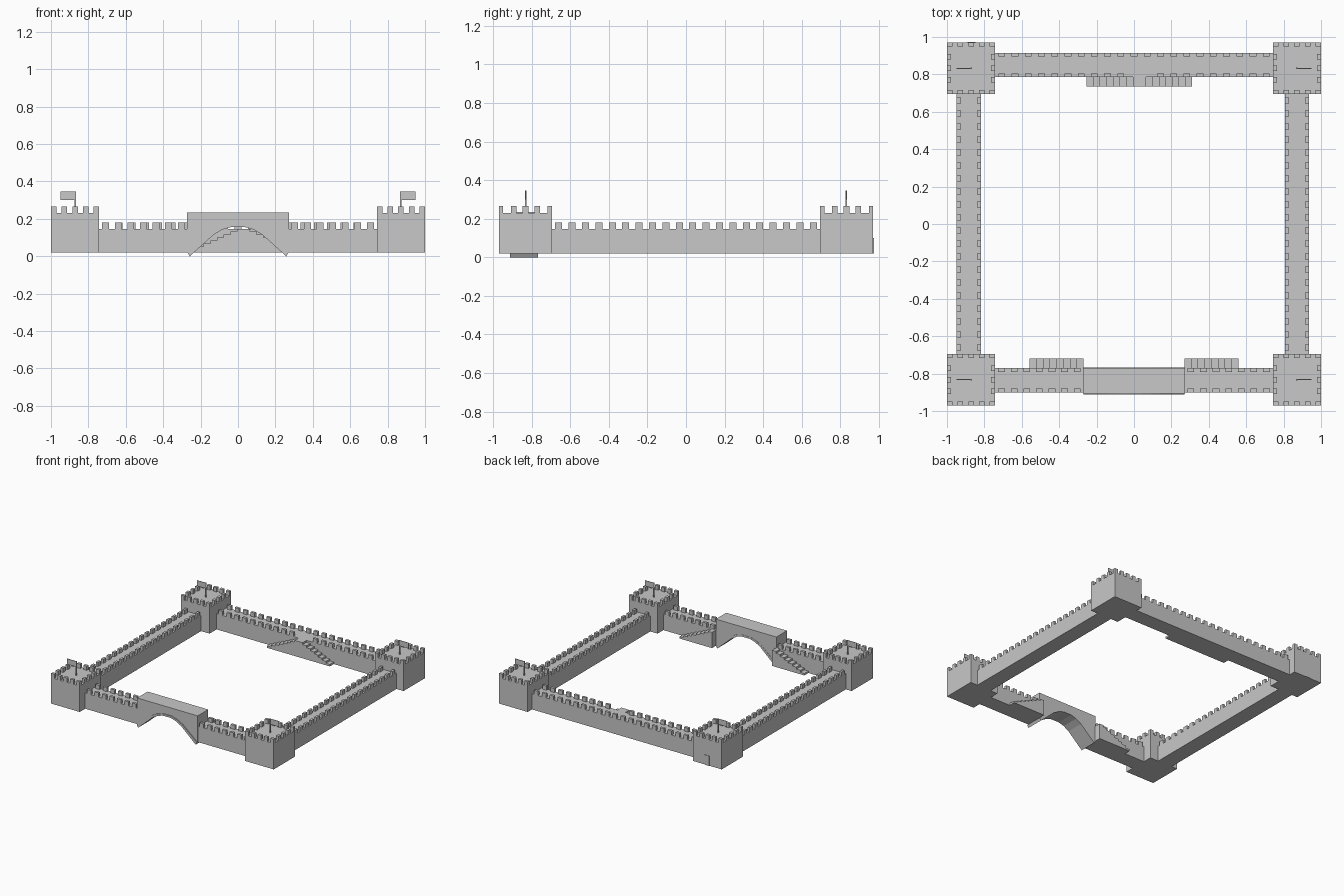
import bpy
import bmesh
from mathutils import Matrix, Vector

cube = bpy.data.objects.get("Cube")
if cube:
    bpy.data.objects.remove(cube, do_unlink=True)

stone = bpy.data.materials.new("grey_stone")
stone.use_nodes = True
colour = (0.58, 0.58, 0.58, 1)
stone.diffuse_color = colour
stone.node_tree.nodes["Principled BSDF"].inputs["Base Color"].default_value = colour

BASE, WALL_TOP, WALL_CREST = 0.02, 0.147, 0.18
TOWER_TOP, TOWER_CREST = 0.23, 0.265


def finish(name, bm):
    bmesh.ops.recalc_face_normals(bm, faces=bm.faces)
    mesh = bpy.data.meshes.new(name)
    bm.to_mesh(mesh)
    bm.free()
    mesh.materials.append(stone)
    obj = bpy.data.objects.new(name, mesh)
    bpy.context.collection.objects.link(obj)
    return obj


def box(bm, x, y, z):
    spans = (x, y, z)
    centre = Vector([(a + b) / 2 for a, b in spans])
    size = [b - a for a, b in spans]
    bmesh.ops.create_cube(bm, size=1, matrix=Matrix.LocRotScale(centre, None, size))


def extrude_profile(bm, points, y):
    # Profile in the x-z plane, pushed along y
    face = bm.faces.new([bm.verts.new((px, y[0], pz)) for px, pz in points])
    grown = bmesh.ops.extrude_face_region(bm, geom=[face])
    verts = [v for v in grown["geom"] if isinstance(v, bmesh.types.BMVert)]
    bmesh.ops.translate(bm, verts=verts, vec=(0, y[1] - y[0], 0))


def merlons(span, count, width, corners=False):
    # Evenly spaced intervals, reaching the ends when corners is set
    a, b = span
    for i in range(count):
        if corners:
            start = a + (b - a - width) * i / (count - 1)
        else:
            start = a + (b - a) * (i + 0.5) / count - width / 2
        yield start, start + width


def wall(name, x, y, count, gap=None):
    bm = bmesh.new()
    box(bm, x, y, (BASE, WALL_TOP))
    along_x = x[1] - x[0] > y[1] - y[0]
    run, across = (x, y) if along_x else (y, x)
    depth = 0.02
    for side in ((across[0], across[0] + depth), (across[1] - depth, across[1])):
        for part in merlons(run, count, 0.036):
            # Leave an opening at the stair landing
            if gap and side[0] == across[0] and part[1] > gap[0] and part[0] < gap[1]:
                continue
            mx, my = (part, side) if along_x else (side, part)
            box(bm, mx, my, (WALL_TOP, WALL_CREST))
    finish(name, bm)


def tower(name, x, y):
    bm = bmesh.new()
    box(bm, x, y, (BASE, TOWER_TOP))
    depth, width = 0.022, 0.03
    crest = (TOWER_TOP, TOWER_CREST)
    for side in ((y[0], y[0] + depth), (y[1] - depth, y[1])):
        for part in merlons(x, 5, width, True):
            box(bm, part, side, crest)
    for side in ((x[0], x[0] + depth), (x[1] - depth, x[1])):
        for part in list(merlons(y, 5, width, True))[1:-1]:
            box(bm, side, part, crest)
    finish(name, bm)


def stairs(name, low, high, y, steps):
    # Solid flight climbing from x = low to x = high
    points = [(high, BASE), (low, BASE)]
    for i in range(steps):
        z = BASE + (WALL_TOP - BASE) * (i + 1) / steps
        points += [(low + (high - low) * i / steps, z),
                   (low + (high - low) * (i + 1) / steps, z)]
    bm = bmesh.new()
    extrude_profile(bm, points, y)
    finish(name, bm)


# Corner towers with flags
for side, sx in (("right", -1), ("left", 1)):
    for end, sy in (("front", -1), ("back", 1)):
        tower(f"{end}_{side}_tower", sorted((sx, sx * 0.742)),
              sorted((sy * 0.695, sy * 0.97)))
        bm = bmesh.new()
        pole_x, pole_y = sx * 0.87, sy * 0.832
        box(bm, (pole_x - 0.004, pole_x + 0.004), (pole_y - 0.004, pole_y + 0.004),
            (TOWER_TOP, 0.345))
        box(bm, sorted((pole_x, sx * 0.95)), (pole_y - 0.002, pole_y + 0.002),
            (0.3, 0.345))
        finish(f"{end}_{side}_flag", bm)

# Crenellated walls
wall("right_wall", (-0.948, -0.818), (-0.695, 0.695), 20)
wall("left_wall", (0.807, 0.936), (-0.695, 0.695), 20)
wall("back_wall", (-0.742, 0.742), (0.785, 0.915), 21, gap=(0, 0.07))
wall("front_right_wall", (-0.742, -0.27), (-0.9, -0.77), 7)
wall("front_left_wall", (0.27, 0.742), (-0.9, -0.77), 7)

# Stairs up to the walkways
front_y, back_y = (-0.77, -0.718), (0.735, 0.785)
stairs("front_right_stairs", -0.56, -0.27, front_y, 8)
stairs("front_left_stairs", 0.56, 0.27, front_y, 8)
stairs("back_right_stairs", -0.255, 0.03, back_y, 8)
stairs("back_left_stairs", 0.31, 0.03, back_y, 8)

# Gate block over the arch
arch_half = [(0.27, BASE), (0.14, 0.13), (0.09, 0.157), (0.04, 0.172)]
arch = arch_half + [(-px, pz) for px, pz in reversed(arch_half)]
bm = bmesh.new()
extrude_profile(bm, [(-0.272, 0.235), (0.272, 0.235)] + [(0.272, BASE)] + arch
                + [(-0.272, BASE)], (-0.905, -0.77))
finish("gate_block", bm)

# Arch lining
inner_half = [(0.258, 0), (0.13, 0.115), (0.083, 0.143), (0.035, 0.157)]
inner = inner_half + [(-px, pz) for px, pz in reversed(inner_half)]
bm = bmesh.new()
extrude_profile(bm, arch + inner[::-1], (-0.912, -0.768))
finish("gate_arch", bm)

# Small door on the back tower
bm = bmesh.new()
box(bm, (-0.89, -0.848), (0.968, 0.974), (BASE, 0.1))
finish("tower_door", bm)
